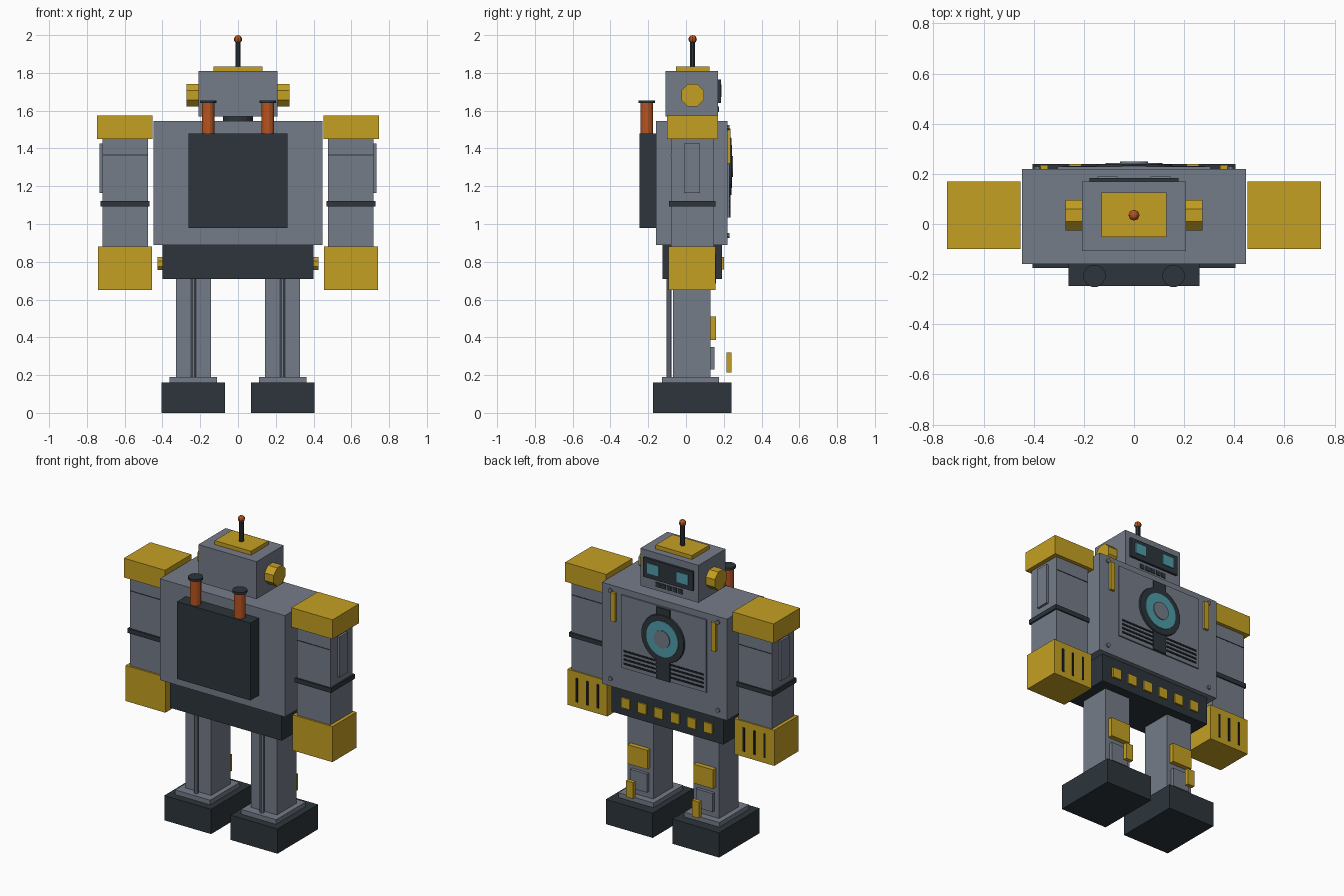
import bpy
import bmesh
import math
from mathutils import Matrix, Vector

cube = bpy.data.objects.get("Cube")
if cube:
    bpy.data.objects.remove(cube, do_unlink=True)


def material(name, r, g, b):
    m = bpy.data.materials.new(name)
    m.use_nodes = True
    m.diffuse_color = (r, g, b, 1)
    m.node_tree.nodes["Principled BSDF"].inputs["Base Color"].default_value = (r, g, b, 1)
    return m


GRAY = material("steel gray", 0.178, 0.2, 0.25)
DARK = material("charcoal", 0.026, 0.036, 0.044)
YELLOW = material("mustard yellow", 0.56, 0.35, 0.016)
COPPER = material("copper orange", 0.48, 0.09, 0.015)
TEAL = material("teal glow", 0.08, 0.33, 0.4)
BLACK = material("slot black", 0.01, 0.012, 0.015)


def finish(name, bm, mat):
    mesh = bpy.data.meshes.new(name)
    bm.to_mesh(mesh)
    bm.free()
    mesh.materials.append(mat)
    obj = bpy.data.objects.new(name, mesh)
    bpy.context.collection.objects.link(obj)
    return obj


def box(name, mat, x, y, z):
    """Box from (min, max) pairs on each axis."""
    bm = bmesh.new()
    spans = [Vector((a, b)) for a, b in (x, y, z)]
    centre = Vector([(s[0] + s[1]) / 2 for s in spans])
    size = [abs(s[1] - s[0]) for s in spans]
    bmesh.ops.create_cube(bm, size=1, matrix=Matrix.Translation(centre) @ Matrix.Diagonal((*size, 1)))
    return finish(name, bm, mat)


def cylinder(name, mat, start, end, radius, sides=16, top=None):
    """Cylinder or cone between two points, with a flat side turned up."""
    a, b = Vector(start), Vector(end)
    axis = b - a
    bm = bmesh.new()
    place = Matrix.Translation((a + b) / 2) @ axis.to_track_quat('Z', 'Y').to_matrix().to_4x4()
    bmesh.ops.create_cone(bm, cap_ends=True, segments=sides, radius1=radius,
                          radius2=radius if top is None else top, depth=axis.length,
                          matrix=place @ Matrix.Rotation(math.pi / sides, 4, 'Z'))
    return finish(name, bm, mat)


def pair_box(name, mat, x, y, z):
    """The same box on the left (+x) and right (-x)."""
    box("left_" + name, mat, x, y, z)
    box("right_" + name, mat, (-x[1], -x[0]), y, z)


def pair_cylinder(name, mat, start, end, radius, sides=16):
    for side, s in (("left_", 1), ("right_", -1)):
        cylinder(side + name, mat, (s * start[0], *start[1:]), (s * end[0], *end[1:]), radius, sides)


# Torso, waist and neck
box("torso", GRAY, (-.447, .447), (-.16, .22), (.89, 1.545))
box("waist", DARK, (-.4, .4), (-.125, .19), (.71, .89))
cylinder("neck", DARK, (0, .03, 1.54), (0, .03, 1.575), .08)
pair_cylinder("hip_knob", YELLOW, (.39, .035, .79), (.425, .035, .79), .037, 8)

# Waist studs
for i in range(6):
    x = (i - 2.5) * .118
    box(f"waist_stud_{i + 1}", YELLOW, (x - .031, x + .031), (.185, .2), (.76, .825))

# Chest panel, grille slots, side bars and bolts
box("chest_panel", GRAY, (-.305, .305), (.215, .229), (1.035, 1.505))
for i in range(4):
    z = 1.06 + i * .027
    box(f"grille_slot_{i + 1}", BLACK, (-.285, .285), (.226, .232), (z, z + .012))
box("chest_strap", DARK, (-.048, .048), (.225, .236), (1.035, 1.5))
pair_box("chest_bar", YELLOW, (.343, .375), (.215, .236), (1.32, 1.505))
for z in (.94, 1.51):
    pair_cylinder("chest_bolt", GRAY, (.385, .215, z), (.385, .23, z), .014, 8)

# Round chest core
for name, mat, radius, y in (("core_rim", DARK, .157, .24), ("core_lens", TEAL, .118, .244),
                             ("core_hub", GRAY, .058, .25)):
    cylinder(name, mat, (0, .22, 1.305), (0, y, 1.305), radius, 24, radius * .97)

# Backpack with exhaust pipes
box("backpack", DARK, (-.262, .262), (-.247, -.155), (.98, 1.48))
pair_cylinder("exhaust_pipe", COPPER, (.158, -.207, 1.47), (.158, -.207, 1.645), .034, 12)
pair_cylinder("exhaust_cap", DARK, (.158, -.207, 1.64), (.158, -.207, 1.655), .045, 12)

# Head, crown, ears and antenna
box("head", GRAY, (-.208, .208), (-.108, .17), (1.568, 1.81))
box("crown_plate", YELLOW, (-.13, .13), (-.052, .125), (1.805, 1.835))
pair_cylinder("ear", YELLOW, (.2, .035, 1.682), (.273, .035, 1.682), .065, 8)
cylinder("antenna", DARK, (0, .035, 1.83), (0, .035, 1.975), .015, 8)
bm = bmesh.new()
bmesh.ops.create_uvsphere(bm, u_segments=8, v_segments=6, radius=.022,
                          matrix=Matrix.Translation((0, .035, 1.978)))
finish("antenna_ball", bm, COPPER)

# Face
box("visor", DARK, (-.178, .178), (.165, .184), (1.64, 1.765))
pair_box("eye", TEAL, (.065, .145), (.18, .189), (1.672, 1.738))
for i in range(5):
    x = (i - 2) * .04
    box(f"mouth_slot_{i + 1}", DARK, (x - .015, x + .015), (.165, .175), (1.592, 1.622))

# Arms
pair_box("shoulder", YELLOW, (.452, .746), (-.1, .17), (1.45, 1.575))
pair_box("arm", GRAY, (.477, .718), (-.08, .147), (.87, 1.46))
pair_box("arm_seam", DARK, (.48, .715), (-.082, .149), (1.362, 1.367))
pair_box("arm_side_plate", GRAY, (.71, .733), (-.01, .075), (1.165, 1.425))
pair_box("elbow_band", DARK, (.469, .728), (-.09, .155), (1.093, 1.122))
pair_box("hand", YELLOW, (.455, .74), (-.092, .155), (.65, .88))
for i in range(3):
    x = .597 + (i - 1) * .075
    pair_box(f"finger_gap_{i + 1}", BLACK, (x - .007, x + .007), (.15, .158), (.685, .84))

# Legs and feet
pair_box("leg", GRAY, (.143, .328), (-.07, .13), (.18, .72))
pair_cylinder("leg_rod", GRAY, (.235, -.09, .18), (.235, -.09, .72), .014, 8)
pair_box("knee_plate", YELLOW, (.165, .305), (.125, .16), (.387, .51))
pair_box("shin_plate", GRAY, (.175, .295), (.125, .15), (.23, .35))
pair_box("ankle", GRAY, (.11, .362), (-.127, .175), (.155, .19))
pair_box("foot", DARK, (.07, .405), (-.175, .24), (0, .16))
pair_box("toe_bar", YELLOW, (.21, .26), (.215, .24), (.215, .32))
